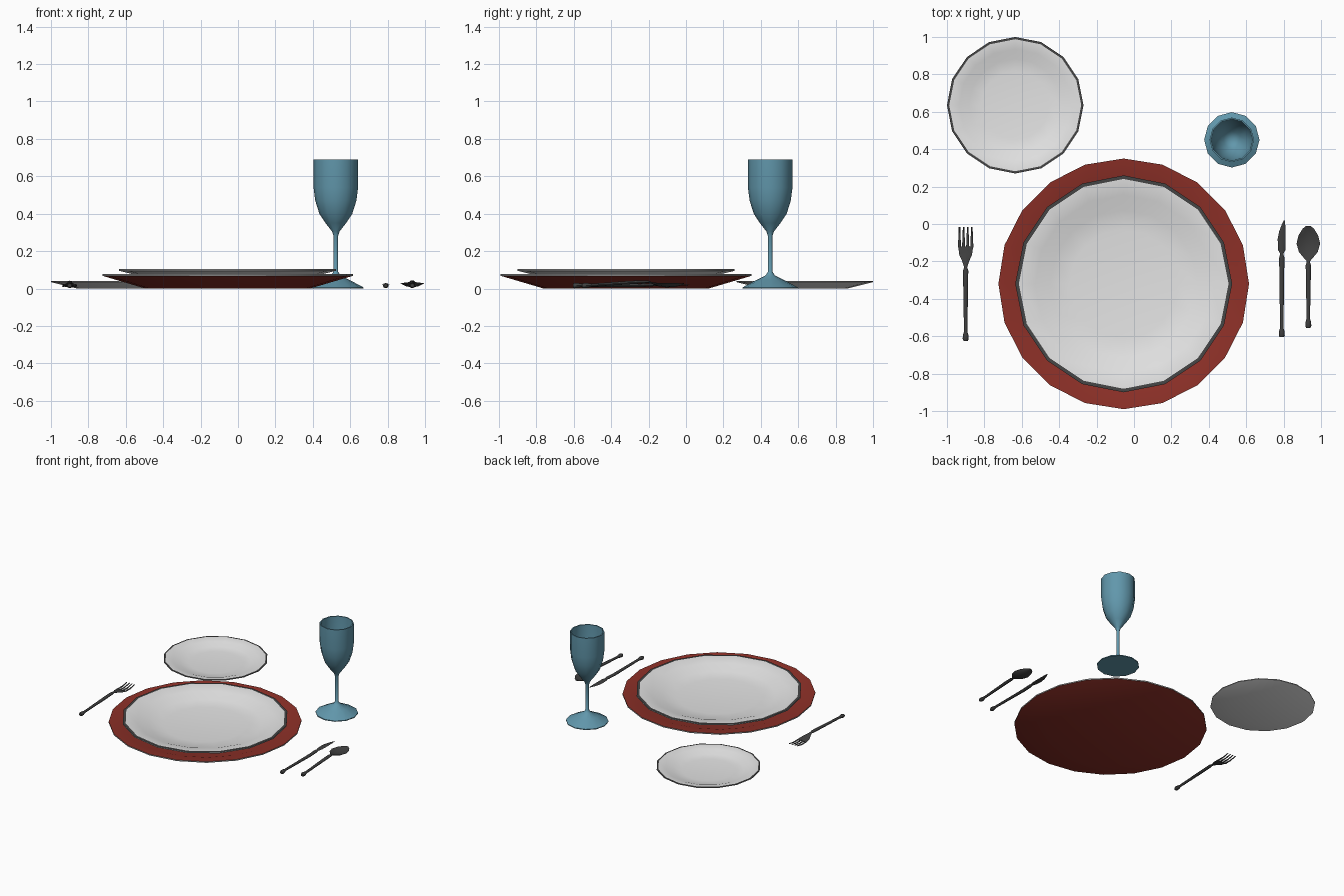
import bpy
import bmesh
from math import sin, cos, pi, radians

default_cube = bpy.data.objects.get("Cube")
if default_cube:
    bpy.data.objects.remove(default_cube, do_unlink=True)


def material(name, red, green, blue):
    mat = bpy.data.materials.new(name)
    mat.use_nodes = True
    colour = (red, green, blue, 1)
    mat.diffuse_color = colour
    mat.node_tree.nodes["Principled BSDF"].inputs["Base Color"].default_value = colour
    return mat


white = material("white china", .78, .78, .78)
charcoal = material("charcoal rim", .06, .06, .06)
silver = material("silver edge", .35, .35, .35)
brick = material("brick red", .27, .03, .021)
teal = material("teal glass", .12, .31, .41)
steel = material("dark steel", .05, .05, .05)


def finish(name, bm, materials, location, angle):
    bmesh.ops.recalc_face_normals(bm, faces=bm.faces)
    mesh = bpy.data.meshes.new(name)
    bm.to_mesh(mesh)
    bm.free()
    for mat in materials:
        mesh.materials.append(mat)
    obj = bpy.data.objects.new(name, mesh)
    bpy.context.collection.objects.link(obj)
    obj.location = location
    bpy.ops.object.select_all(action='DESELECT')
    obj.select_set(True)
    bpy.context.view_layer.objects.active = obj
    bpy.ops.object.shade_smooth_by_angle(angle=radians(angle))
    return obj


def lathe(name, profile, sides, materials, location, slots=None, angle=40):
    """Spin (radius, height) points; slots maps a profile segment to a material."""
    bm = bmesh.new()
    rings = []
    for r, z in profile:
        if r == 0:
            rings.append([bm.verts.new((0, 0, z))] * sides)
        else:
            turns = [2 * pi * i / sides for i in range(sides)]
            rings.append([bm.verts.new((r * cos(t), r * sin(t), z)) for t in turns])
    for k, (low, high) in enumerate(zip(rings, rings[1:])):
        for i in range(sides):
            j = (i + 1) % sides
            corners = list(dict.fromkeys((low[i], low[j], high[j], high[i])))
            face = bm.faces.new(corners)
            face.material_index = (slots or {}).get(k, 0)
    return finish(name, bm, materials, location, angle)


def loft(bm, sections, shift=0, sides=8):
    """Skin oval sections (y, x, half width, z, half height, edge lift)."""
    rings = []
    for y, x, w, z, h, lift in sections:
        ring = []
        for i in range(sides):
            t = 2 * pi * i / sides
            ring.append(bm.verts.new((x + shift + w * cos(t), y,
                                      z + h * sin(t) + lift * cos(t) ** 2)))
        rings.append(ring)
    for a, b in zip(rings, rings[1:]):
        for i in range(sides):
            j = (i + 1) % sides
            bm.faces.new((a[i], a[j], b[j], b[i]))
    bm.faces.new(rings[0])
    bm.faces.new(rings[-1])


def dish(name, radius, height, sides, materials, location):
    """Shallow plate with a dark ring on the lip and a sunken centre."""
    shape = [(0, 0), (.62, 0), (1, .86), (1, 1), (.967, 1),
             (.82, .76), (.68, .3), (.5, .14), (0, .1)]
    profile = [(r * radius, z * height) for r, z in shape]
    return lathe(name, profile, sides, materials, location, {2: 2, 3: 1})


# Plates
setting = (-.055, -.32)
dish("side_plate", .365, .04, 16, [white, charcoal, silver], (-.635, .635, 0))
dish("dinner_plate", .58, .064, 16, [white, charcoal, silver], (*setting, .04))

# Charger under the dinner plate
lathe("charger", [(0, 0), (.44, 0), (.67, .068), (.67, .077),
                  (.58, .068), (.4, .012), (0, .01)],
      20, [brick, silver], (*setting, 0), {2: 1})

# Goblet: foot, stem, outer bowl, inner bowl
lathe("goblet", [(0, 0), (.148, 0), (.148, .006), (.075, .045), (.025, .07),
                 (.012, .09), (.012, .28), (.02, .305), (.055, .35), (.088, .4),
                 (.11, .47), (.119, .54), (.119, .69), (.111, .69), (.111, .54),
                 (.102, .475), (.08, .41), (.045, .36), (0, .33)],
      12, [teal], (.523, .45, 0))


def handle(bm, start, neck, z):
    """Knobbed grip rising from the table to the neck."""
    loft(bm, [(start, 0, .011, .016, .01, 0), (start + .01, 0, .016, .016, .014, 0),
              (start + .03, 0, .015, .017, .012, 0), (start + .05, 0, .009, .018, .008, 0),
              (neck - .1, 0, .013, z - .004, .009, 0), (neck - .02, 0, .014, z, .008, 0),
              (neck, 0, .008, z, .006, 0)])


# Fork
bm = bmesh.new()
handle(bm, -.625, -.23, .034)
loft(bm, [(-.23, 0, .008, .034, .006, 0), (-.2, 0, .018, .028, .004, 0),
          (-.165, 0, .034, .016, .004, .003), (-.12, 0, .04, .01, .003, .004)])
for k in (-1.5, -.5, .5, 1.5):
    loft(bm, [(-.125, 0, .0085, .013, .004, 0), (-.07, 0, .006, .012, .004, 0),
              (-.015, 0, .004, .022, .003, 0)], shift=k * .022, sides=6)
finish("fork", bm, [steel], (-.9, 0, 0), 50)

# Knife
bm = bmesh.new()
handle(bm, -.605, -.16, .02)
loft(bm, [(-.16, 0, .008, .02, .006, 0), (-.14, 0, .019, .02, .004, 0),
          (-.08, -.001, .021, .02, .003, 0), (-.04, .003, .017, .02, .003, 0),
          (-.01, .008, .011, .02, .003, 0), (.02, .014, .003, .02, .002, 0)])
finish("knife", bm, [steel], (.79, 0, 0), 50)

# Spoon with a hollow bowl
bm = bmesh.new()
handle(bm, -.555, -.2, .036)
loft(bm, [(-.2, 0, .008, .036, .006, 0), (-.18, 0, .025, .028, .004, .005),
          (-.15, 0, .05, .016, .003, .014), (-.105, 0, .063, .009, .003, .02),
          (-.06, 0, .052, .012, .003, .017), (-.025, 0, .03, .02, .003, .008),
          (-.01, 0, .012, .027, .003, 0)], sides=12)
finish("spoon", bm, [steel], (.932, 0, 0), 50)
